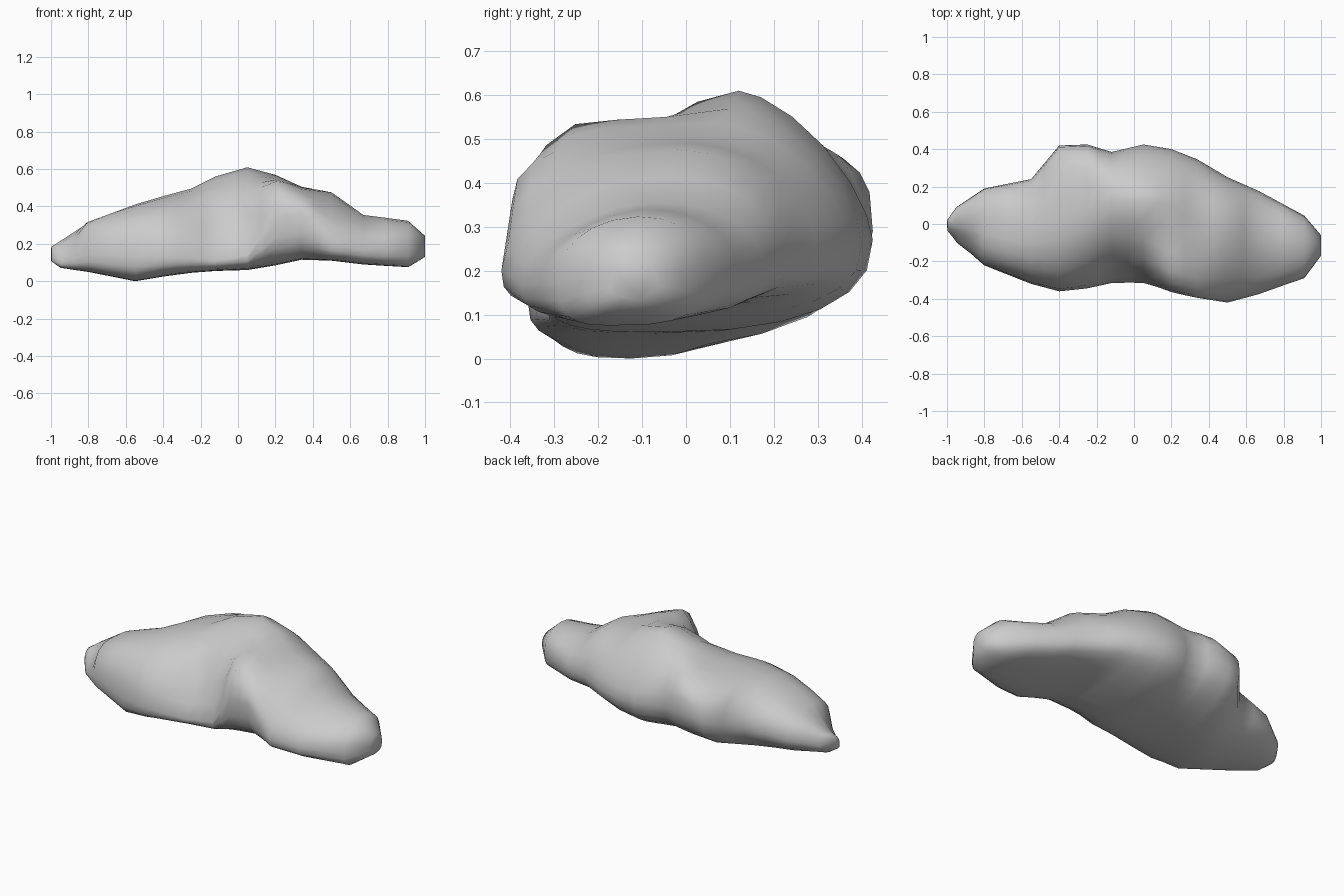
import bpy, bmesh, math
from mathutils import Vector

if "Cube" in bpy.data.objects:
    bpy.data.objects.remove(bpy.data.objects["Cube"])

# Stations along the rock: x, front y, z | back y, z | underside z | crest y, z | front and back fullness
STATIONS = [
    (-1.00, -.04, .14,  .02, .16, .11,   .00, .19, 2.0, 2.0),
    (-.95,  -.11, .12,  .09, .15, .075,  .03, .22, 2.4, 2.4),
    (-.80,  -.22, .14,  .19, .18, .05,   .03, .31, 2.3, 2.4),
    (-.55,  -.32, .13,  .24, .21, .00,  -.02, .41, 2.3, 2.1),
    (-.40,  -.36, .13,  .42, .27, .025,  .03, .455, 2.1, 2.8),
    (-.25,  -.345, .12, .425, .29, .045, .08, .495, 1.85, 3.2),
    (-.12,  -.32, .11,  .385, .28, .055, .12, .56, 1.6, 2.0),
    (.05,   -.32, .14,  .425, .27, .06,  .12, .61, 1.75, 1.5),
    (.20,   -.365, .33, .40, .26, .085,  .10, .57, 2.3, 1.6),
    (.34,   -.395, .36, .345, .25, .115, .02, .505, 2.4, 1.9),
    (.50,   -.42, .20,  .25, .24, .11,  -.02, .475, 1.8, 2.0),
    (.67,   -.375, .17, .175, .21, .09, -.08, .355, 2.0, 2.2),
    (.91,   -.29, .17,  .045, .20, .075, -.11, .31, 2.4, 2.4),
    (1.00,  -.17, .19, -.06, .19, .13,  -.12, .24, 2.0, 2.0),
]

# Local bumps and hollows: centre, radius, push
LUMPS = [
    ((-.92, -.12, .21), .10, (.02, .02, -.04)),
    ((-.76, -.14, .28), .12, (-.02, -.01, .025)),
    ((-.05, -.28, .32), .16, (0, .03, -.01)),
    ((.18, -.28, .50), .12, (0, -.01, .03)),
    ((.12, -.07, .58), .11, (0, 0, -.025)),
    ((.72, -.25, .30), .12, (0, .01, -.015)),
    ((.88, -.10, .34), .12, (0, 0, .015)),
]


def quarter(side, pole, n, steps=6):
    """Rounded arc from a side point to a pole point; larger n is squarer."""
    pts = []
    for i in range(steps):
        a = math.pi / 2 * i / steps
        c, s = math.cos(a) ** (2 / n), math.sin(a) ** (2 / n)
        pts.append((pole[0] + (side[0] - pole[0]) * c, side[1] + (pole[1] - side[1]) * s))
    return pts


def from_pole(side, pole, n, steps=6):
    """The same arc walked from the pole to the side."""
    return [pole] + quarter(side, pole, n, steps)[:0:-1]


def section(row):
    x, yf, zf, yb, zb, zu, yp, zt, nf, nb = row
    front, back, crest = (yf, zf), (yb, zb), (yp, zt)
    under = (yf + .35 * (yb - yf), zu)
    flat = 2.4 + .8 * x  # underside is flatter towards the right end
    ring = (quarter(front, crest, nf) + from_pole(back, crest, nb)
            + quarter(back, under, max(flat, 1.9)) + from_pole(front, under, 3.0))
    return [Vector((x, y, z)) for y, z in ring]


def push(p):
    q = p.copy()
    for centre, radius, amount in LUMPS:
        d = (p - Vector(centre)).length / radius
        q += Vector(amount) * math.exp(-d * d)
    return q


# Rock body lofted through the stations, with one ring between each pair
rings = []
for a, b in zip(STATIONS, STATIONS[1:]):
    rings += [section(a), section([(u + v) / 2 for u, v in zip(a, b)])]
rings.append(section(STATIONS[-1]))

bm = bmesh.new()
loops = [[bm.verts.new(push(p)) for p in ring] for ring in rings]
n = len(loops[0])
for a, b in zip(loops, loops[1:]):
    for i in range(n):
        j = (i + 1) % n
        bm.faces.new((a[i], a[j], b[j], b[i]))
bm.faces.new(loops[0])
bm.faces.new(loops[-1])
bmesh.ops.recalc_face_normals(bm, faces=bm.faces[:])
mesh = bpy.data.meshes.new("rock")
bm.to_mesh(mesh)
bm.free()
rock = bpy.data.objects.new("rock", mesh)
bpy.context.collection.objects.link(rock)
for poly in mesh.polygons:
    poly.use_smooth = True
